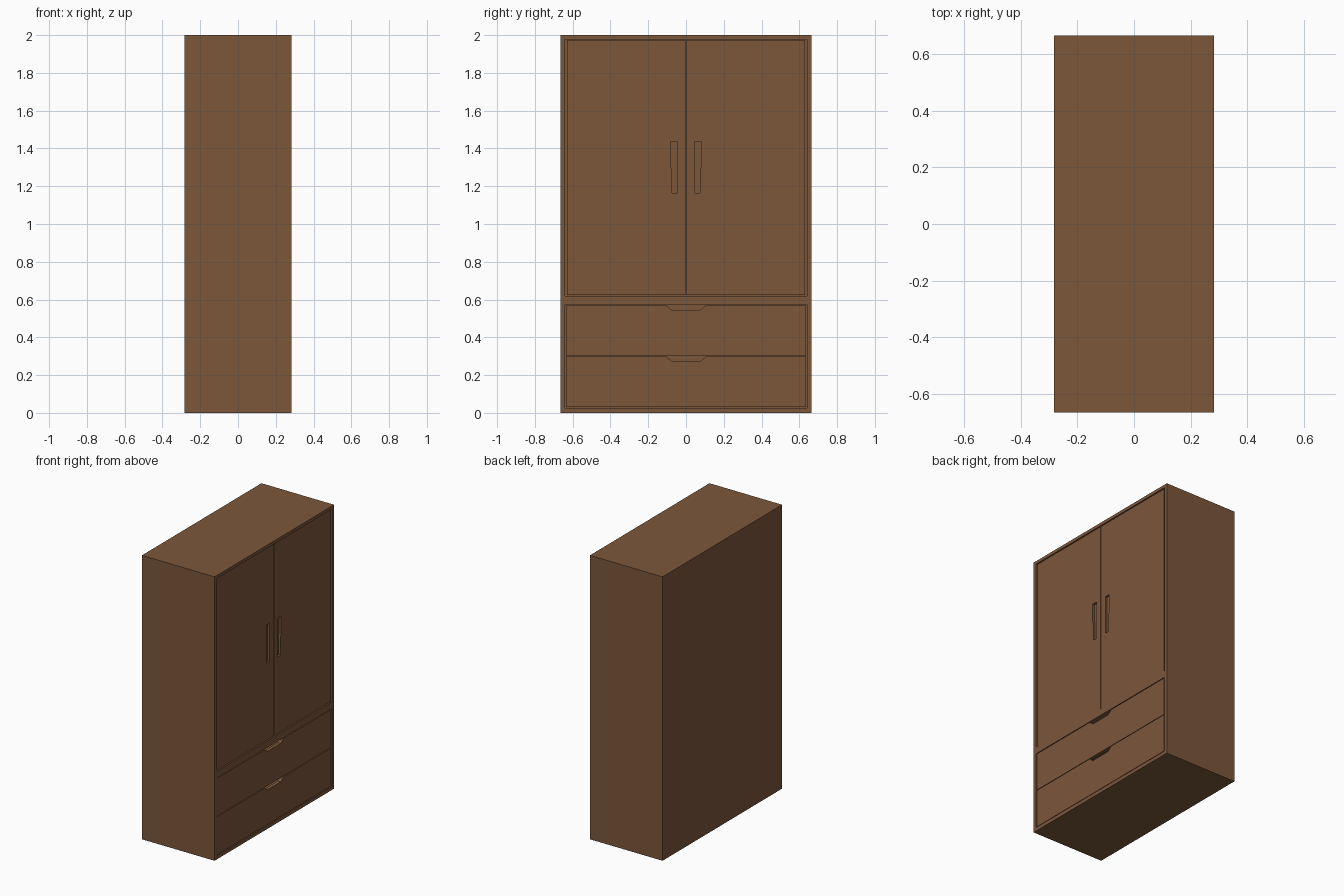
import bpy
import bmesh

if "Cube" in bpy.data.objects:
    bpy.data.objects.remove(bpy.data.objects["Cube"])

wood = bpy.data.materials.new("brown_wood")
wood.diffuse_color = (0.2, 0.095, 0.044, 1)
wood.use_nodes = True
wood.node_tree.nodes["Principled BSDF"].inputs["Base Color"].default_value = wood.diffuse_color

HX, HY, H = 0.283, 0.665, 2.0   # half depth, half width, height
T = 0.025                       # panel thickness
IY = HY - T                     # inner half width


def prism(name, profile, x0, x1):
    """Extrude a (y, z) outline from x0 to x1."""
    bm = bmesh.new()
    face = bm.faces.new([bm.verts.new((x0, y, z)) for y, z in profile])
    new = bmesh.ops.extrude_face_region(bm, geom=[face])["geom"]
    bmesh.ops.translate(bm, vec=(x1 - x0, 0, 0),
                        verts=[v for v in new if isinstance(v, bmesh.types.BMVert)])
    bmesh.ops.recalc_face_normals(bm, faces=bm.faces)
    mesh = bpy.data.meshes.new(name)
    bm.to_mesh(mesh)
    bm.free()
    mesh.materials.append(wood)
    obj = bpy.data.objects.new(name, mesh)
    bpy.context.collection.objects.link(obj)
    return obj


def panel(name, x0, x1, y0, y1, z0, z1):
    return prism(name, [(y0, z0), (y1, z0), (y1, z1), (y0, z1)], x0, x1)


# Carcass
for side, s in (("left", -1), ("right", 1)):
    panel(side + "_side", -HX, HX, *sorted((s * IY, s * HY)), 0, H)
panel("top_panel", -HX, HX, -IY, IY, H - 0.022, H)
panel("bottom_panel", -HX, HX, -IY, IY, 0, T)
panel("back_panel", -HX, -HX + 0.015, -IY, IY, T, H - 0.022)
panel("middle_shelf", -HX + 0.015, HX, -IY, IY, 0.573, 0.62)

# Doors, slightly recessed, each with a sunken finger grip
DOOR_X = HX - 0.005
for side, s in (("left", -1), ("right", 1)):
    door = panel(side + "_door", DOOR_X - T, DOOR_X,
                 *sorted((s * 0.003, s * 0.631)), 0.624, 1.974)
    outline = [(0.045, 1.165), (0.075, 1.165), (0.075, 1.28),
               (0.081, 1.31), (0.081, 1.435), (0.045, 1.435)]
    cutter = prism(side + "_grip_cutter", [(s * y, z) for y, z in outline],
                   DOOR_X - 0.016, DOOR_X + 0.02)
    cutter.hide_render = True
    cut = door.modifiers.new("grip", "BOOLEAN")
    cut.operation = "DIFFERENCE"
    cut.solver = "EXACT"
    cut.object = cutter
    bpy.context.view_layer.objects.active = door
    bpy.ops.object.modifier_apply(modifier="grip")
    bpy.data.objects.remove(cutter)

# Drawers: notched front plus an open box behind it
DRAWER_X = HX - 0.002
W = IY - 0.004
for name, z0, z1 in (("lower_drawer", 0.03, 0.298), ("upper_drawer", 0.302, 0.569)):
    prism(name + "_front",
          [(-W, z0), (W, z0), (W, z1), (0.105, z1), (0.075, z1 - 0.025),
           (-0.075, z1 - 0.025), (-0.105, z1), (-W, z1)],
          DRAWER_X - T, DRAWER_X)
    x0, x1, top = -HX + 0.03, DRAWER_X - T, z1 - 0.04
    panel(name + "_base", x0, x1, -W + 0.01, W - 0.01, z0 + 0.01, z0 + 0.02)
    panel(name + "_back", x0, x0 + 0.015, -W + 0.025, W - 0.025, z0 + 0.02, top)
    for side, s in (("left", -1), ("right", 1)):
        panel(name + "_" + side + "_wall", x0, x1,
              *sorted((s * (W - 0.025), s * (W - 0.01))), z0 + 0.02, top)
